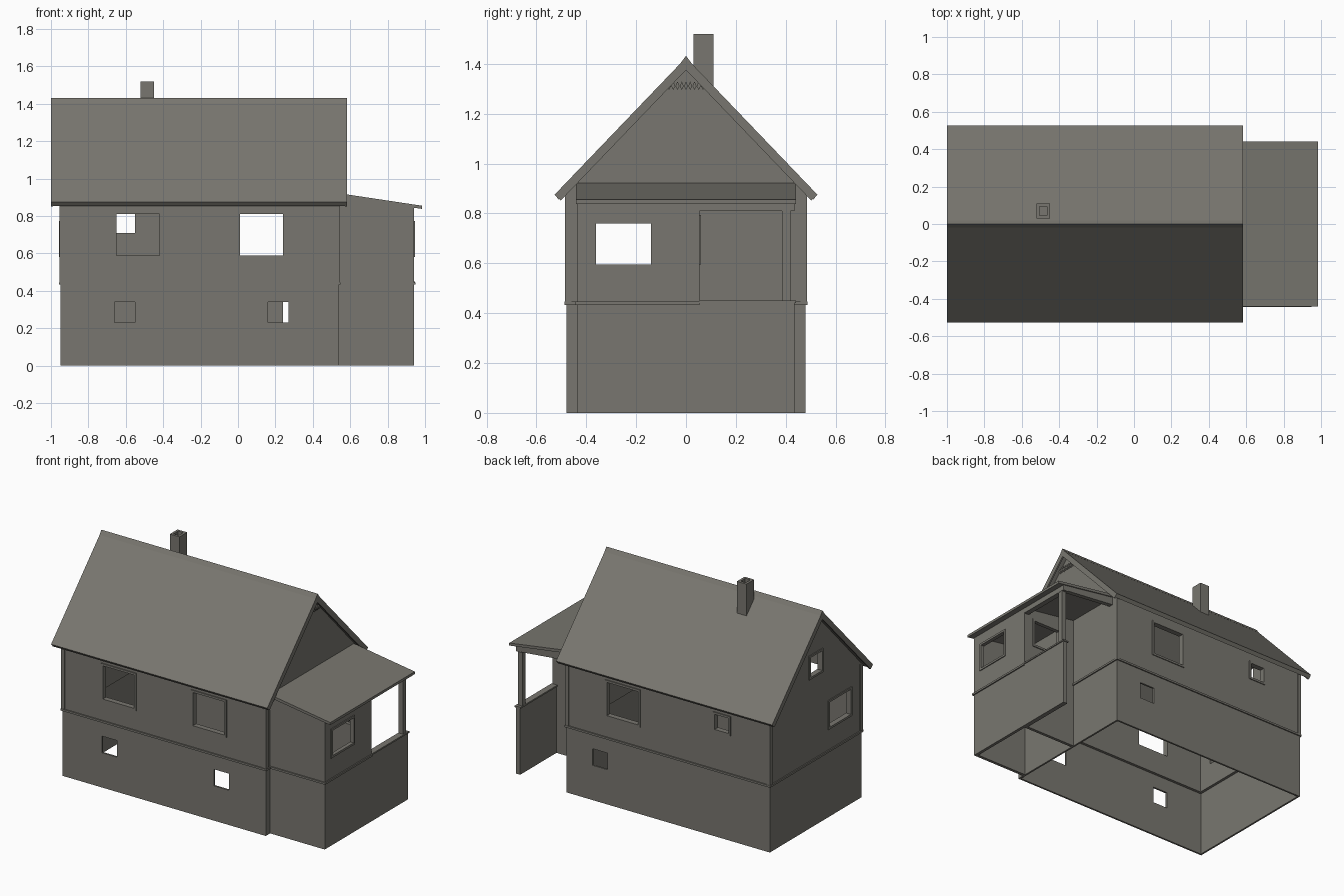
import bpy, bmesh
from mathutils import Vector

cube = bpy.data.objects.get("Cube")
if cube:
    bpy.data.objects.remove(cube)

grey = bpy.data.materials.new("warm_grey")
grey.use_nodes = True
COL = (0.19, 0.183, 0.16, 1)
grey.diffuse_color = COL
grey.node_tree.nodes["Principled BSDF"].inputs["Base Color"].default_value = COL


def finish(name, bm):
    bmesh.ops.recalc_face_normals(bm, faces=bm.faces)
    mesh = bpy.data.meshes.new(name)
    bm.to_mesh(mesh)
    bm.free()
    mesh.materials.append(grey)
    obj = bpy.data.objects.new(name, mesh)
    bpy.context.collection.objects.link(obj)
    return obj


def to_world(axis, pos, u, z):
    """A point on an upright plane facing x or y."""
    return Vector((pos, u, z)) if axis == "x" else Vector((u, pos, z))


def panel(name, axis, pos, depth, outline, holes=()):
    """Upright slab with rectangular openings (u0, u1, z0, z1)."""
    bm = bmesh.new()
    bm.faces.new([bm.verts.new(to_world(axis, pos, u, z)) for u, z in outline])
    across = to_world(axis, 0, 1, 0)
    up = Vector((0, 0, 1))
    for u0, u1, z0, z1 in holes:
        for value, normal in ((u0, across), (u1, across), (z0, up), (z1, up)):
            bmesh.ops.bisect_plane(bm, geom=bm.verts[:] + bm.edges[:] + bm.faces[:],
                                   plane_co=normal * value, plane_no=normal)
    doomed = []
    for f in bm.faces:
        c = f.calc_center_median()
        u = c.dot(across)
        if any(a < u < b and lo < c.z < hi for a, b, lo, hi in holes):
            doomed.append(f)
    bmesh.ops.delete(bm, geom=doomed, context="FACES")
    ext = bmesh.ops.extrude_face_region(bm, geom=bm.faces[:], use_keep_orig=True)
    moved = [v for v in ext["geom"] if isinstance(v, bmesh.types.BMVert)]
    bmesh.ops.translate(bm, verts=moved, vec=to_world(axis, depth, 0, 0))
    return finish(name, bm)


def rect(u0, u1, z0, z1):
    return [(u0, z0), (u1, z0), (u1, z1), (u0, z1)]


def box(name, x0, x1, y0, y1, z0, z1):
    return panel(name, "y", y0, y1 - y0, rect(x0, x1, z0, z1))


def frame(name, axis, pos, hole, out, width=0.014):
    """Raised trim around an opening."""
    u0, u1, z0, z1 = hole
    outer = rect(u0 - width, u1 + width, z0 - width, z1 + width)
    panel(name, axis, pos, out, outer, [hole])


def prism(name, profile, axis, a, b):
    """Profile extruded along x (profile in y, z) or y (profile in x, z)."""
    return panel(name, axis, a, b - a, profile)


# Main dimensions
L, R, D = -0.95, 0.54, 0.48
FLOOR, EAVE, APEX = 0.44, 0.885, 1.39
PX, PD, PART = 0.94, 0.435, 0.055
T, TB = 0.03, 0.012

# Openings
big_right = (0.01, 0.24, 0.59, 0.81)
big_left = (-0.65, -0.42, 0.59, 0.81)
small_back = (-0.65, -0.55, 0.71, 0.81)
cellar_front = [(-0.66, -0.55, 0.23, 0.34), (0.16, 0.27, 0.23, 0.34)]
cellar_back = [(0.24, 0.35, 0.23, 0.34)]
side = (-0.36, -0.14, 0.595, 0.76)
attic = (-0.06, 0.06, 1.0, 1.13)
porch_inner = (0.66, 0.86, 0.61, 0.78)

# Ground storey
lower = rect(L, R, 0, FLOOR)
panel("lower_front_wall", "y", -D, TB, lower, cellar_front)
panel("lower_back_wall", "y", D, -TB, lower, cellar_back)
for name, x, s in (("left", L, 1), ("right", R, -1)):
    panel("lower_" + name + "_wall", "x", x, s * TB, rect(-D, D, 0, FLOOR))

# Upper storey with gables
upper = rect(L, R, FLOOR, EAVE)
panel("upper_front_wall", "y", -D, T, upper, [big_left, big_right])
panel("upper_back_wall", "y", D, -T, upper, [small_back, big_right])
gable = [(-D, FLOOR), (D, FLOOR), (D, EAVE), (0, APEX), (-D, EAVE)]
panel("left_gable_wall", "x", L, T, gable, [side, attic])
panel("right_gable_wall", "x", R, -T, gable, [side])

# Window trim
for i, h in enumerate((big_left, big_right)):
    frame(f"front_window_trim_{i}", "y", -D, h, -0.006)
for i, h in enumerate((small_back, big_right)):
    frame(f"back_window_trim_{i}", "y", D, h, 0.006)
for i, h in enumerate((side, attic)):
    frame(f"left_window_trim_{i}", "x", L, h, -0.006)
frame("porch_window_trim", "x", PX, side, 0.006)
frame("porch_inner_window_trim", "y", PART, porch_inner, 0.006)

# Ledge between storeys and corner boards
Z0, Z1, E = FLOOR - 0.007, FLOOR + 0.006, 0.008
for s, name in ((-1, "front"), (1, "back")):
    y0, y1 = sorted((s * (D - T), s * (D + E)))
    box(name + "_ledge", L - E, R + E, y0, y1, Z0, Z1)
    for x, end in ((L, "left"), (R, "right")):
        inner = x + (0.02 if x < 0 else -0.02)
        out = x + (-0.005 if x < 0 else 0.005)
        y2, y3 = sorted((s * (D - 0.02), s * (D + 0.005)))
        box(f"{name}_{end}_corner_board", min(inner, out), max(inner, out),
            y2, y3, FLOOR, EAVE)
box("left_ledge", L - E, L + T, -D, D, Z0, Z1)
box("right_ledge", R - T, R + E, -D, D, Z0, Z1)

# Main roof: two slabs with square-cut eaves
for s, name in ((-1, "front"), (1, "back")):
    slab = [(0, 1.425), (s * 0.527, 0.875), (s * 0.51, 0.855), (0, 1.39)]
    prism(name + "_roof", slab, "x", -1.0, 0.583)
    for x, end in ((-1.0, "left"), (0.573, "right")):
        board = [(0, 1.395), (s * 0.512, 0.86), (s * 0.502, 0.852), (0, 1.375)]
        prism(f"{name}_{end}_bargeboard", board, "x", x, x + 0.01)
prism("ridge_cap", [(-0.02, 1.405), (0, 1.432), (0.02, 1.405)], "x", -1.0, 0.583)

# Scalloped gable ornament
for k in range(-4, 5):
    y = k * 0.017
    prism(f"gable_ornament_{k + 4}",
          [(y - 0.008, 1.31), (y, 1.295), (y + 0.008, 1.31), (y, 1.33)],
          "x", R, R + 0.008)

# Chimney with open top
CX0, CX1, CY0, CY1, W = -0.52, -0.45, 0.03, 0.11, 0.016
box("chimney_front", CX0, CX1, CY0, CY0 + W, 1.28, 1.52)
box("chimney_back", CX0, CX1, CY1 - W, CY1, 1.28, 1.52)
box("chimney_left", CX0, CX0 + W, CY0 + W, CY1 - W, 1.28, 1.52)
box("chimney_right", CX1 - W, CX1, CY0 + W, CY1 - W, 1.28, 1.52)
box("chimney_core", CX0 + W, CX1 - W, CY0 + W, CY1 - W, 1.28, 1.48)

# Side annex: closed room at the front, open porch at the back
top_line = [(R, 0), (PX, 0), (PX, 0.845), (R, 0.905)]
panel("annex_front_wall", "y", -PD, 0.02, top_line)
panel("annex_partition", "y", PART, -0.02, top_line, [porch_inner])
panel("annex_side_wall", "x", PX, -0.02, rect(-PD, PART, 0, 0.845), [side])
panel("porch_parapet", "x", PX, -0.03, rect(PART, PD, 0, FLOOR))
box("parapet_cap", PX - 0.036, PX + 0.006, PART, PD + 0.006, FLOOR, FLOOR + 0.01)
box("annex_side_ledge", PX - 0.02, PX + E, -PD - E, PART, Z0, Z1)
box("annex_front_ledge", R, PX, -PD - E, -PD, Z0, Z1)
box("porch_post", PX - 0.035, PX - 0.002, 0.385, 0.42, FLOOR, 0.82)
box("porch_beam", PX - 0.035, PX, PART, PD, 0.81, 0.845)
panel("porch_back_beam", "y", PD - 0.03, 0.03,
      [(R, 0.85), (PX, 0.81), (PX, 0.845), (R, 0.905)])

# Lean-to roof
prism("annex_roof", [(R, 0.922), (0.985, 0.855), (0.985, 0.838), (R, 0.903)],
      "y", -0.442, 0.442)
